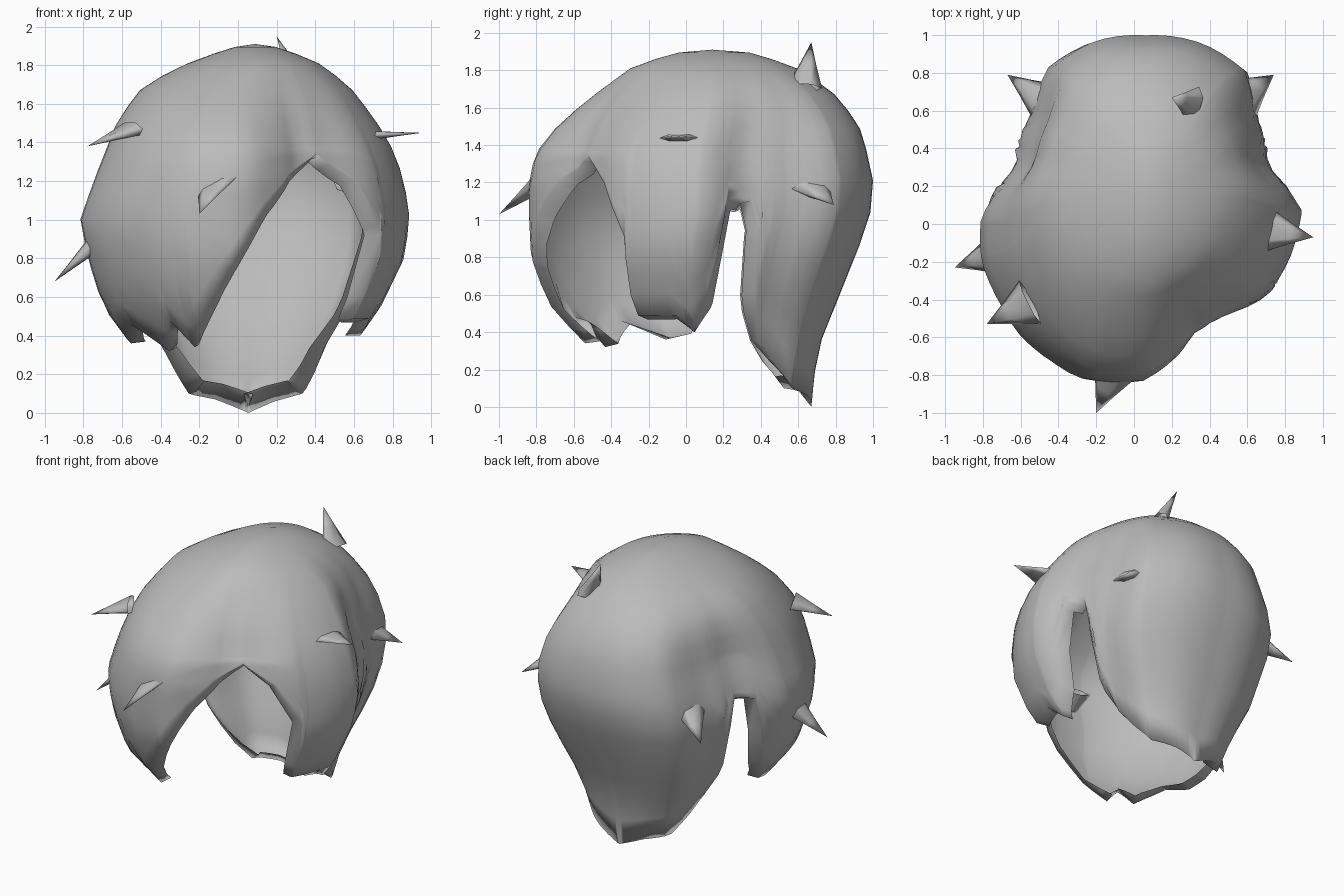
import bpy, bmesh, math
from mathutils import Vector

cube = bpy.data.objects.get("Cube")
if cube:
    bpy.data.objects.remove(cube, do_unlink=True)

grey = bpy.data.materials.new("hair grey")
grey.use_nodes = True
COLOUR = (0.5, 0.5, 0.5, 1)
grey.diffuse_color = COLOUR
grey.node_tree.nodes["Principled BSDF"].inputs["Base Color"].default_value = COLOUR

# Extents of the hair at each height: z, (x min, x max, y min, y max)
RINGS = [
    (0.00, (-0.36, 0.44, -0.45, 0.67)), (0.10, (-0.43, 0.50, -0.48, 0.67)),
    (0.35, (-0.56, 0.60, -0.57, 0.72)), (0.55, (-0.71, 0.74, -0.73, 0.80)),
    (0.80, (-0.79, 0.86, -0.82, 0.90)), (1.00, (-0.83, 0.89, -0.83, 0.98)),
    (1.20, (-0.76, 0.86, -0.83, 1.00)), (1.35, (-0.70, 0.81, -0.80, 0.97)),
    (1.52, (-0.63, 0.71, -0.67, 0.92)), (1.70, (-0.49, 0.57, -0.45, 0.77)),
    (1.83, (-0.22, 0.39, -0.27, 0.56)), (1.90, (0.00, 0.18, -0.02, 0.32)),
    (1.91, (0.09, 0.09, 0.14, 0.14))]
# Outline seen from above: angle, radius factor
OUTLINE = [
    (-26, .95), (-12, .985), (0, 1.0), (17, .84), (35, .90), (50, 1.04), (68, 1.03),
    (89, 1.0), (109, 1.02), (125, 1.01), (143, .87), (163, .83), (182, .98),
    (198, 1.02), (225, 1.04), (250, 1.05), (270, 1.0), (294, .81), (312, .84),
    (328, .94), (334, .95)]
# Height of the lower edge: angle, z
RIM = [
    (-26, .49), (-8, .49), (-2, .40), (6, .56), (9, .80), (10, 1.07),
    (20, 1.10), (24.5, .95), (28.5, .60), (33, .35), (42, .22), (52, .10), (70, .06),
    (88, 0), (110, .07), (130, .10), (140, .22), (147, .35), (151.5, .60),
    (155.5, .95), (160, 1.09), (170, 1.06), (171.5, .80), (175, .56), (184, .39),
    (196, .36), (213, .46), (230, .32), (238, .48), (246, .34), (251, .44),
    (264, .75), (277, 1.05), (288, 1.22), (304, 1.34), (320, 1.20), (332, .92),
    (334, .49)]


def lookup(table, v):
    """Straight-line interpolation in a table of (key, value)."""
    for (a, p), (b, q) in zip(table, table[1:]):
        if v <= b:
            t = max(0, (v - a) / (b - a))
            if isinstance(p, tuple):
                return [m + (n - m) * t for m, n in zip(p, q)]
            return p + (q - p) * t
    return table[-1][1]


def surface(angle, z):
    x0, x1, y0, y1 = lookup(RINGS, z)
    blend = min(1, max(0, (1.88 - z) / 0.5))
    r = 1 + (lookup(OUTLINE, angle) - 1) * blend
    a = math.radians(angle)
    return Vector(((x0 + x1) / 2 + (x1 - x0) / 2 * r * math.cos(a),
                   (y0 + y1) / 2 + (y1 - y0) / 2 * r * math.sin(a), z))


def finish(bm, name):
    mesh = bpy.data.meshes.new(name)
    bm.to_mesh(mesh)
    bm.free()
    mesh.materials.append(grey)
    for p in mesh.polygons:
        p.use_smooth = True
    obj = bpy.data.objects.new(name, mesh)
    bpy.context.collection.objects.link(obj)


# Hair shell: a level-ringed cap, then locks that hang down to the lower edge
TOP, BROW, ROWS = 1.91, 1.38, 8
angles = sorted(set(range(-25, 334, 5)) | {a for a, _ in RIM if a < 334} | {333.5})
bm = bmesh.new()
crown = bm.verts.new((0.09, 0.14, TOP))
columns = []
for a in angles:
    rim = lookup(RIM, a)
    heights = [TOP - (TOP - BROW) * (i / ROWS) ** 1.7 for i in range(1, ROWS + 1)]
    heights += [BROW - (BROW - rim) * i / ROWS for i in range(1, ROWS + 1)]
    columns.append([bm.verts.new(surface(a, z)) for z in heights])

# Lip folded inward: it leans into the openings and tucks up under the nape
edge = [c[-1].co.copy() for c in columns]
for i, col in enumerate(columns):
    p = edge[i]
    along = edge[(i + 1) % len(edge)] - edge[i - 1]
    outward = Vector((p.x - 0.04, p.y - 0.08, 0)).normalized()
    beyond = along.cross(outward).normalized()
    reach = min(0.035, -0.10 + 0.25 * p.z)
    col.append(bm.verts.new(p - outward * 0.08 + beyond * reach))
for c, d in zip(columns, columns[1:] + columns[:1]):
    bm.faces.new((crown, c[0], d[0]))
    for i in range(len(c) - 1):
        bm.faces.new((c[i], c[i + 1], d[i + 1], d[i]))
finish(bm, "hair_shell")


def tuft(name, base, tip, across, width, thick):
    """Small flattened lock of hair that flares at its base and ends in a point."""
    base, tip = Vector(base), Vector(tip)
    axis = (tip - base).normalized()
    side = Vector(across)
    side = (side - axis * side.dot(axis)).normalized()
    up = axis.cross(side)
    start = base - axis * 0.06
    bm = bmesh.new()
    rings = []
    for t, s in ((0, 1.0), (0.5, 0.48)):
        centre = start.lerp(tip, t)
        rings.append([bm.verts.new(centre + side * (width * s * math.cos(k * math.pi / 3))
                                   + up * (thick * s * math.sin(k * math.pi / 3)))
                      for k in range(6)])
    point = bm.verts.new(tip)
    for k in range(6):
        n = (k + 1) % 6
        bm.faces.new((rings[0][k], rings[0][n], rings[1][n], rings[1][k]))
        bm.faces.new((rings[1][k], rings[1][n], point))
    bmesh.ops.recalc_face_normals(bm, faces=bm.faces[:])
    finish(bm, name)


# Loose tufts: name, base, tip, width direction, half width, half thickness
for spec in (
        ("crown_tuft", (0.29, 0.64, 1.76), (0.20, 0.67, 1.95), (0.3, 1, 0), .10, .05),
        ("left_upper_tuft", (0.76, -0.04, 1.44), (0.95, -0.07, 1.45), (0, 1, 0), .12, .025),
        ("left_back_tuft", (0.61, 0.69, 1.16), (0.74, 0.79, 1.08), (-1, 1, 0.3), .13, .05),
        ("front_tuft", (-0.12, -0.80, 1.18), (-0.20, -1.0, 1.03), (1, 0, 0.5), .13, .04),
        ("right_upper_tuft", (-0.60, -0.44, 1.45), (-0.78, -0.53, 1.38), (-0.5, 1, 0), .13, .04),
        ("right_lower_tuft", (-0.78, -0.17, 0.84), (-0.95, -0.23, 0.68), (0, 1, 0), .11, .05),
        ("right_back_tuft", (-0.52, 0.68, 1.06), (-0.67, 0.79, 0.95), (1, 1, 0.3), .11, .05)):
    tuft(*spec)
